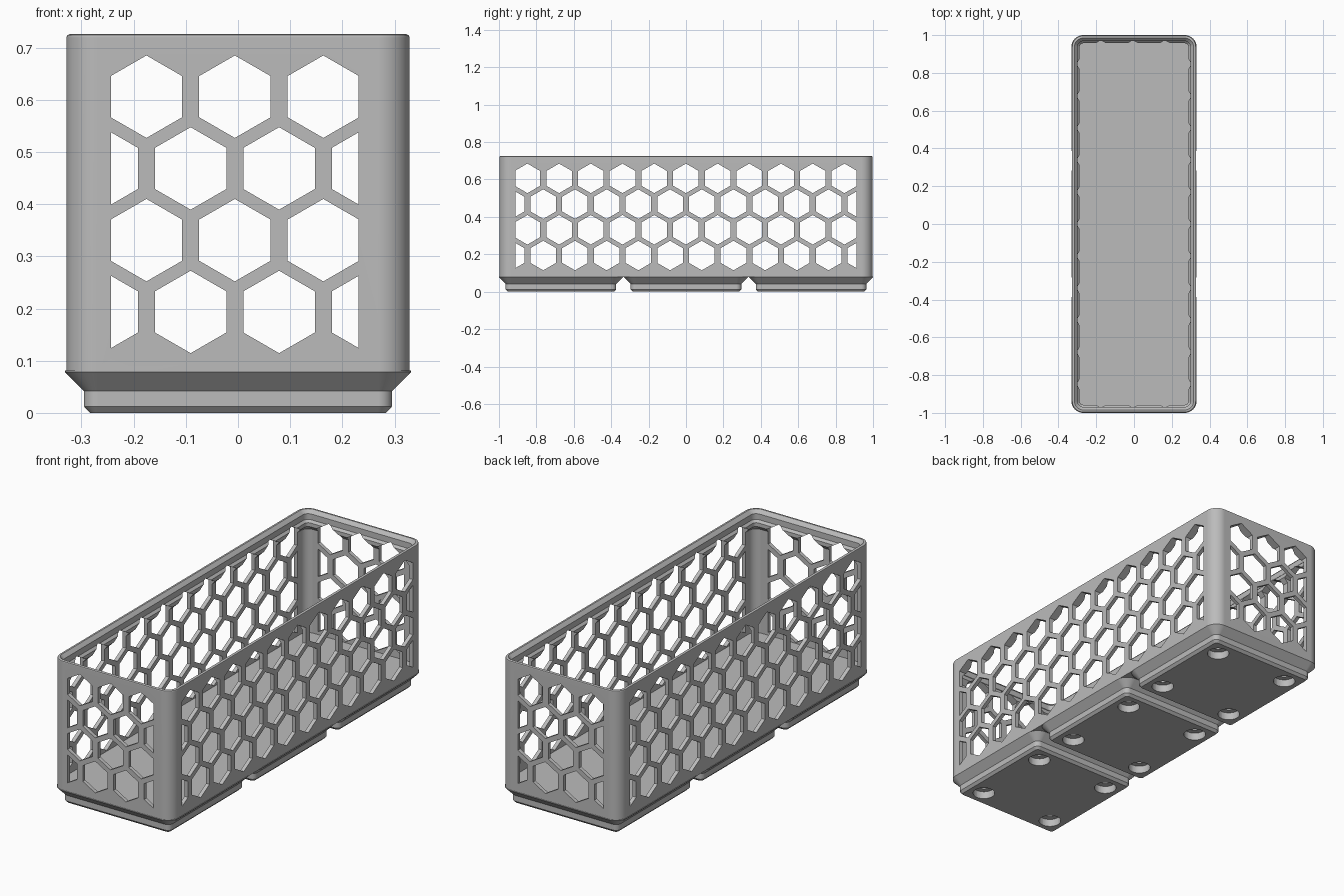
import bpy, bmesh, math

cube = bpy.data.objects.get("Cube")
if cube:
    bpy.data.objects.remove(cube, do_unlink=True)

grey = bpy.data.materials.new("plain_grey")
grey.use_nodes = True
colour = (0.5, 0.5, 0.5, 1)
grey.diffuse_color = colour
grey.node_tree.nodes["Principled BSDF"].inputs["Base Color"].default_value = colour

HALF_X, HALF_Y, CORNER = 0.329, 0.998, 0.06
PITCH, FOOT = 0.6685, 0.3315
HEX_R = 0.079
HEX_W = HEX_R * math.cos(math.pi / 6)
HEX_STEP, ROW_STEP, TOP_ROW = 0.1695, 0.1375, 0.606


def ring(bm, hx, hy, r, z, cx=0, cy=0, seg=10):
    """Rounded rectangle loop of vertices."""
    verts = []
    for q, (sx, sy) in enumerate([(1, 1), (-1, 1), (-1, -1), (1, -1)]):
        for i in range(seg + 1):
            a = (q + i / seg) * math.pi / 2
            verts.append(bm.verts.new((cx + sx * (hx - r) + r * math.cos(a),
                                       cy + sy * (hy - r) + r * math.sin(a), z)))
    return verts


def loft(bm, rings):
    """Skin consecutive loops and cap both ends."""
    for a, b in zip(rings, rings[1:]):
        n = len(a)
        for i in range(n):
            j = (i + 1) % n
            bm.faces.new((a[i], a[j], b[j], b[i]))
    bm.faces.new(rings[0][::-1])
    bm.faces.new(rings[-1])


def make_object(name, bm):
    bmesh.ops.recalc_face_normals(bm, faces=bm.faces)
    mesh = bpy.data.meshes.new(name)
    bm.to_mesh(mesh)
    bm.free()
    mesh.materials.append(grey)
    obj = bpy.data.objects.new(name, mesh)
    bpy.context.collection.objects.link(obj)
    return obj


def hex_cutter(name, axis, lo, hi, reach):
    """Staggered rows of hexagonal prisms, trimmed to the window lo..hi."""
    bm = bmesh.new()
    mid = (lo + hi) / 2
    for row in range(4):
        z = TOP_ROW - row * ROW_STEP
        for k in range(-7, 8):
            c = mid + (k + 0.5 * (row % 2)) * HEX_STEP
            left, right = max(lo, c - HEX_W), min(hi, c + HEX_W)
            if right - left < 0.01:
                continue
            us = [left, c, right] if left < c < right else [left, right]
            rise = [HEX_R - abs(u - c) * math.tan(math.pi / 6) for u in us]
            outline = [(u, z + h) for u, h in zip(us, rise)]
            outline += [(u, z - h) for u, h in zip(us, rise)][::-1]
            loops = []
            for d in (-reach, reach):
                loops.append([bm.verts.new((d, u, v) if axis == "x" else (u, d, v))
                              for u, v in outline])
            loft(bm, loops)
    return make_object(name, bm)


def cut(obj, cutters):
    """Subtract the cutters and keep the result as a plain mesh."""
    for c in cutters:
        mod = obj.modifiers.new(c.name, "BOOLEAN")
        mod.operation, mod.solver, mod.object = "DIFFERENCE", "EXACT", c
    bpy.context.view_layer.update()
    graph = bpy.context.evaluated_depsgraph_get()
    mesh = bpy.data.meshes.new_from_object(obj.evaluated_get(graph))
    obj.modifiers.clear()
    obj.data = mesh


def smooth(obj):
    bpy.ops.object.select_all(action="DESELECT")
    obj.select_set(True)
    bpy.context.view_layer.objects.active = obj
    bpy.ops.object.shade_smooth_by_angle(angle=math.radians(25))
    mod = obj.modifiers.new("even_shading", "WEIGHTED_NORMAL")
    mod.keep_sharp = True


# Bin shell: outer wall, rounded rim, stepped stacking lip, inner wall, floor
bm = bmesh.new()
shell = [(0, 0.078), (0, 0.719), (0.002, 0.724), (0.007, 0.726), (0.0135, 0.726),
         (0.030, 0.709), (0.030, 0.680), (0.041, 0.669), (0.041, 0.650),
         (0.019, 0.628), (0.019, 0.110)]
loft(bm, [ring(bm, HALF_X - i, HALF_Y - i, CORNER - i, z) for i, z in shell])
body = make_object("bin_body", bm)

# Three stepped feet
feet = []
foot_profile = [(0.048, 0), (0.036, 0.0127), (0.036, 0.0415), (0, 0.078), (0, 0.081)]
for n, label in zip((-1, 0, 1), ("front", "middle", "back")):
    bm = bmesh.new()
    loft(bm, [ring(bm, FOOT - i, FOOT - i, CORNER + 0.003 - i, z, 0, n * PITCH)
              for i, z in foot_profile])
    feet.append(make_object(label + "_foot", bm))

# Stepped round sockets, four under each foot
bm = bmesh.new()
socket = [(0.052, -0.02), (0.052, 0.038), (0.024, 0.038), (0.024, 0.096)]
for n in (-1, 0, 1):
    for sx in (-1, 1):
        for sy in (-1, 1):
            loft(bm, [ring(bm, r, r, r * 0.99, z, sx * 0.207, n * PITCH + sy * 0.207, 8)
                      for r, z in socket])
sockets = make_object("socket_cutter", bm)

# Honeycomb openings through the end walls and the long walls
end_holes = hex_cutter("end_hole_cutter", "y", -0.243, 0.231, 1.2)
side_holes = hex_cutter("side_hole_cutter", "x", -0.912, 0.911, 0.5)

cut(body, [end_holes, side_holes, sockets])
for foot in feet:
    cut(foot, [sockets])
for helper in (end_holes, side_holes, sockets):
    bpy.data.objects.remove(helper, do_unlink=True)
for obj in [body] + feet:
    smooth(obj)
